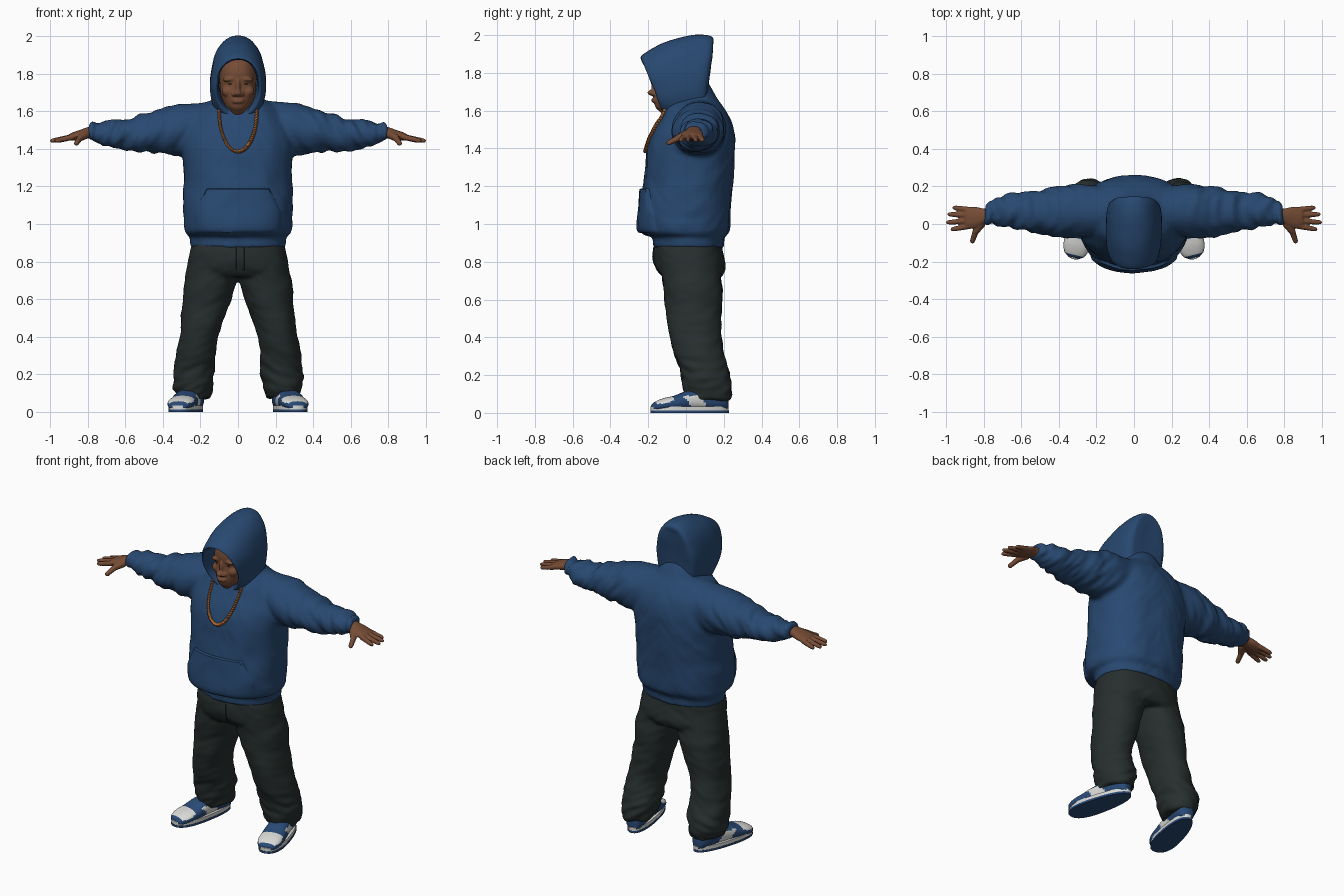
import bpy, bmesh, math
from mathutils import Vector, Matrix, noise
from mathutils.bvhtree import BVHTree

cube = bpy.data.objects.get("Cube")
if cube:
    bpy.data.objects.remove(cube, do_unlink=True)


def material(name, *rgb):
    m = bpy.data.materials.new(name)
    m.use_nodes = True
    m.diffuse_color = (*rgb, 1)
    bsdf = next(n for n in m.node_tree.nodes if n.type == 'BSDF_PRINCIPLED')
    bsdf.inputs["Base Color"].default_value = (*rgb, 1)
    bsdf.inputs["Roughness"].default_value = 0.8
    return m


BLUE = material("blue cloth", 0.021, 0.066, 0.165)
DARK = material("dark trouser cloth", 0.02, 0.028, 0.027)
SKIN = material("brown skin", 0.18, 0.072, 0.036)
GOLD = material("copper gold", 0.38, 0.13, 0.035)
WHITE = material("white leather", 0.7, 0.7, 0.68)
NAVY = material("blue shoe leather", 0.022, 0.068, 0.18)
EYE = material("dark eye", 0.04, 0.018, 0.012)


# ---- helpers -------------------------------------------------------------
def dense(rows, k=4):
    """Catmull-Rom refinement of a list of section rows."""
    out = []
    for i in range(len(rows) - 1):
        a, b, c, d = (rows[min(max(j, 0), len(rows) - 1)] for j in range(i - 1, i + 3))
        for s in range(k):
            t = s / k
            out.append([0.5 * (2 * q + (r - p) * t + (2 * p - 5 * q + 4 * r - w) * t * t
                               + (3 * q - p - 3 * r + w) * t ** 3)
                        for p, q, r, w in zip(a, b, c, d)])
    return out + [list(rows[-1])]


def oval(c, u, v, p=2.3, n=40):
    def bend(x):
        return math.copysign(abs(x) ** (2 / p), x)
    c, u, v = Vector(c), Vector(u), Vector(v)
    angles = [2 * math.pi * i / n for i in range(n)]
    return [c + u * bend(math.cos(a)) + v * bend(math.sin(a)) for a in angles]


def loft(bm, rings):
    loops = [[bm.verts.new(p) for p in r] for r in rings]
    for a, b in zip(loops, loops[1:]):
        for i in range(len(a)):
            j = (i + 1) % len(a)
            bm.faces.new((a[i], a[j], b[j], b[i]))
    bm.faces.new(loops[0])
    bm.faces.new(loops[-1])


def stack(bm, rows, p=2.3):
    """Upright body from rows of height, half width, front and back."""
    loft(bm, [oval((0, (f + b) / 2, z), (w, 0, 0), (0, (b - f) / 2, 0), p)
              for z, w, f, b in dense(rows)])


def along_x(bm, rows, side):
    """Limb from rows of x, centre y, centre z and two radii."""
    loft(bm, [oval((side * x, y, z), (0, ry, 0), (0, 0, rz), 2.1, 32)
              for x, y, z, ry, rz in dense(rows)])


def limb(bm, a, b, ra, rb):
    a, b = Vector(a), Vector(b)
    d = (b - a).normalized()
    u = d.orthogonal().normalized()
    v = d.cross(u)
    rings = []
    for t, s in ((0, 0.6), (0.1, 1), (0.5, 1), (0.85, 1), (0.95, 0.8), (1, 0.4)):
        r = (ra + (rb - ra) * t) * s
        rings.append(oval(a.lerp(b, t), u * r, v * r, 2, 12))
    loft(bm, rings)


def ball(bm, c, r, turn=0.0, seg=16):
    m = Matrix.Translation(c) @ Matrix.Rotation(turn, 4, 'Y') @ Matrix.Diagonal((*r, 1))
    bmesh.ops.create_uvsphere(bm, u_segments=seg, v_segments=seg // 2, radius=1, matrix=m)


def finish(name, bm, mats, voxel=0, smooth=4, fold=None):
    """Turn geometry into an object; optionally fuse it and add cloth folds."""
    bmesh.ops.recalc_face_normals(bm, faces=bm.faces)
    me = bpy.data.meshes.new(name)
    bm.to_mesh(me)
    bm.free()
    for m in mats:
        me.materials.append(m)
    ob = bpy.data.objects.new(name, me)
    bpy.context.collection.objects.link(ob)
    if voxel:
        fuse = ob.modifiers.new("fuse", 'REMESH')
        fuse.mode, fuse.voxel_size = 'VOXEL', voxel
        soft = ob.modifiers.new("soften", 'SMOOTH')
        soft.factor, soft.iterations = 0.5, smooth
        dg = bpy.context.evaluated_depsgraph_get()
        me = bpy.data.meshes.new_from_object(ob.evaluated_get(dg))
        ob.modifiers.clear()
        ob.data = me
        me.name = name
        me.materials.clear()
        me.materials.append(mats[0])
    if fold:
        normals = [v.normal.copy() for v in me.vertices]
        for v, n in zip(me.vertices, normals):
            v.co += n * fold(v.co.copy())
    me.shade_smooth()
    me.set_sharp_from_angle(angle=math.radians(50))
    return ob


def surface(ob):
    me = ob.data
    return BVHTree.FromPolygons([v.co.copy() for v in me.vertices],
                                [tuple(p.vertices) for p in me.polygons])


def on_front(tree, x, z, lift):
    hit = tree.ray_cast(Vector((x, -1, z)), Vector((0, 1, 0)))[0]
    return Vector((x, (hit.y if hit else -0.1) - lift, z))


def patch(name, tree, z0, z1, width, x0, lift, mat, n=18):
    """Raised cloth panel following the front of a garment."""
    steps = [0] + [0.02 + 0.96 * i / n for i in range(n + 1)] + [1]
    bm = bmesh.new()
    grid = []
    for t in steps:
        z = z0 + (z1 - z0) * t
        grid.append([bm.verts.new(on_front(tree, x0 + (2 * s - 1) * width(z), z,
                                           -0.006 if {s, t} & {0, 1} else lift))
                     for s in steps])
    for a, b in zip(grid, grid[1:]):
        for i in range(len(a) - 1):
            bm.faces.new((a[i], a[i + 1], b[i + 1], b[i]))
    return finish(name, bm, [mat])


# ---- hoodie body with sleeves --------------------------------------------
def hoodie_fold(co):
    base = noise.noise(Vector((co.x * 9, co.y * 5, co.z * 7)))
    sleeve = min(max((abs(co.x) - 0.25) / 0.2, 0), 1)
    crease = noise.noise(Vector((abs(co.x) * 24 + co.z * 14, co.y * 9, co.z * 9)))
    return 0.007 * base + (0.003 + 0.013 * sleeve) * crease


bm = bmesh.new()
stack(bm, [(0.875, 0.25, -0.17, 0.2), (0.93, 0.255, -0.175, 0.205), (0.945, 0.272, -0.22, 0.22),
           (0.98, 0.285, -0.245, 0.235), (1.1, 0.29, -0.238, 0.24), (1.2, 0.288, -0.225, 0.245),
           (1.32, 0.293, -0.215, 0.255), (1.4, 0.3, -0.205, 0.258), (1.48, 0.29, -0.18, 0.255),
           (1.56, 0.25, -0.14, 0.235), (1.62, 0.2, -0.11, 0.2), (1.66, 0.14, -0.07, 0.17),
           (1.7, 0.12, -0.03, 0.145), (1.74, 0.09, 0, 0.12)])
for side in (1, -1):
    along_x(bm, [(0.15, 0.07, 1.5, 0.13, 0.155), (0.3, 0.07, 1.5, 0.14, 0.14),
                 (0.4, 0.065, 1.495, 0.135, 0.12), (0.5, 0.065, 1.483, 0.12, 0.1),
                 (0.6, 0.07, 1.473, 0.1, 0.08), (0.68, 0.07, 1.475, 0.09, 0.073),
                 (0.73, 0.065, 1.485, 0.08, 0.066), (0.75, 0.06, 1.49, 0.06, 0.05),
                 (0.775, 0.055, 1.492, 0.066, 0.058), (0.795, 0.05, 1.49, 0.05, 0.045)], side)
hoodie = finish("hoodie_body", bm, [BLUE], 0.011, 4, hoodie_fold)
front = surface(hoodie)
patch("hoodie_pocket", front, 0.95, 1.19,
      lambda z: 0.235 - max(0, z - 1.06) * 0.52, 0, 0.016, BLUE)

# ---- hood: slanted ovals from the inside, over the rim, to the back -------
bm = bmesh.new()
hood_rows = [(0, 1.89, 0, 1.62, 0.1), (-0.21, 1.875, -0.095, 1.595, 0.106),
             (-0.235, 1.892, -0.115, 1.57, 0.125), (-0.17, 1.935, -0.07, 1.54, 0.143),
             (-0.09, 1.97, -0.01, 1.52, 0.148), (0.03, 2.0, 0.05, 1.52, 0.147),
             (0.11, 2.0, 0.088, 1.54, 0.136), (0.143, 1.985, 0.105, 1.6, 0.112),
             (0.145, 1.95, 0.112, 1.66, 0.08), (0.138, 1.88, 0.12, 1.75, 0.03)]
loft(bm, [oval((0, (ty + by) / 2, (tz + bz) / 2), (w, 0, 0),
               (0, (ty - by) / 2, (tz - bz) / 2), 2.15, 48)
          for ty, tz, by, bz, w in dense(hood_rows)])
finish("hood", bm, [BLUE],
       fold=lambda co: 0.006 * noise.noise(co * 9) if co.z < 1.96 else 0)

# ---- head with sculpted features -------------------------------------------
bm = bmesh.new()
stack(bm, [(1.56, 0.05, -0.1, 0.06), (1.6, 0.052, -0.145, 0.07), (1.625, 0.068, -0.165, 0.08),
           (1.68, 0.09, -0.168, 0.08), (1.74, 0.097, -0.163, 0.08), (1.8, 0.097, -0.168, 0.08),
           (1.86, 0.082, -0.15, 0.07), (1.89, 0.045, -0.1, 0.04)], 2.2)
ball(bm, (0, -0.177, 1.695), (0.022, 0.028, 0.017))
ball(bm, (0, -0.164, 1.73), (0.013, 0.02, 0.042))
for z in (1.649, 1.66):
    ball(bm, (0, -0.164, z), (0.034, 0.02, 0.008))
for s in (1, -1):
    ball(bm, (s * 0.02, -0.17, 1.69), (0.015, 0.017, 0.012))
    ball(bm, (s * 0.042, -0.146, 1.77), (0.04, 0.023, 0.013), s * 0.1)
    ball(bm, (s * 0.052, -0.125, 1.705), (0.036, 0.034, 0.032))
finish("head", bm, [SKIN], 0.005, 6)
for side, s in (("left", 1), ("right", -1)):
    bm = bmesh.new()
    ball(bm, (s * 0.038, -0.152, 1.745), (0.013, 0.006, 0.004))
    finish(side + "_eye", bm, [EYE])

# ---- chain necklace lying on the chest -------------------------------------
bm = bmesh.new()
links = 48
for i in range(links + 1):
    a = (i / links - 0.5) * math.pi
    spot = on_front(front, 0.1 * math.sin(a), 1.6 - 0.215 * math.cos(a), 0.007)
    ball(bm, spot, (0.013, 0.011, 0.008), 0.6 - a, 8)
finish("necklace", bm, [GOLD])


# ---- trousers ---------------------------------------------------------------
def trouser_fold(co):
    n = noise.noise(Vector((co.x * 7, co.y * 7, co.z * 8)))
    low = min(max((0.36 - co.z) / 0.2, 0), 1)
    crease = noise.noise(Vector((co.x * 10, co.y * 10, co.z * 26 + abs(co.x) * 12)))
    return 0.009 * n + (0.004 + 0.011 * low) * crease


bm = bmesh.new()
stack(bm, [(0.92, 0.235, -0.155, 0.19), (0.85, 0.257, -0.17, 0.2),
           (0.76, 0.268, -0.155, 0.207), (0.72, 0.25, -0.12, 0.185)])
for s in (1, -1):
    rows = [(0.8, 0.14, 0.02, 0.12, 0.155), (0.7, 0.145, 0.03, 0.138, 0.155),
            (0.65, 0.156, 0.037, 0.135, 0.155),
            (0.55, 0.176, 0.042, 0.122, 0.147), (0.4, 0.21, 0.05, 0.105, 0.138),
            (0.3, 0.224, 0.073, 0.105, 0.13), (0.2, 0.235, 0.102, 0.112, 0.13),
            (0.12, 0.238, 0.112, 0.103, 0.122), (0.075, 0.238, 0.118, 0.088, 0.108)]
    loft(bm, [oval((s * x, y, z), (rx, 0, 0), (0, ry, 0), 2.2) for z, x, y, rx, ry in dense(rows)])
trousers = finish("trousers", bm, [DARK], 0.011, 3, trouser_fold)
patch("trouser_fly", surface(trousers), 0.75, 0.88, lambda z: 0.022, 0.012, 0.004, DARK, 8)

# ---- hands ------------------------------------------------------------------
for side, s in (("left", 1), ("right", -1)):
    bm = bmesh.new()
    along_x(bm, [(0.76, 0.045, 1.49, 0.04, 0.034), (0.8, 0.04, 1.485, 0.042, 0.03),
                 (0.84, 0.035, 1.475, 0.056, 0.026), (0.88, 0.032, 1.465, 0.058, 0.022),
                 (0.9, 0.032, 1.462, 0.05, 0.016)], s)
    for root, tip_x, tip_y in ((0.075, 0.965, 0.088), (0.047, 0.993, 0.052),
                               (0.018, 1.0, 0.008), (-0.01, 0.975, -0.03)):
        limb(bm, (s * 0.87, root, 1.465), (s * tip_x, tip_y, 1.441), 0.0165, 0.012)
    limb(bm, (s * 0.805, 0.01, 1.478), (s * 0.85, -0.05, 1.452), 0.024, 0.017)
    limb(bm, (s * 0.842, -0.038, 1.456), (s * 0.863, -0.102, 1.424), 0.017, 0.013)
    finish(side + "_hand", bm, [SKIN], 0.005, 3)


# ---- shoes: leather upper, white midsole, blue outsole -----------------------
def outline(z, grow):
    pts = oval((0, 0.02, z), (1, 0, 0), (0, 0.207 + grow, 0), 2.4, 48)
    return [Vector((p.x * (0.068 - 0.05 * (p.y - 0.02) + grow), p.y, z)) for p in pts]


for side, s in (("left", 1), ("right", -1)):
    place = Matrix.Translation((s * 0.272, 0.02, 0)) @ Matrix.Rotation(s * 0.24, 4, 'Z') \
        @ Matrix.Translation((0, -0.02, 0))
    bm = bmesh.new()
    rows = [(-0.184, 0.03, 0.045), (-0.165, 0.056, 0.06), (-0.12, 0.071, 0.078),
            (-0.06, 0.072, 0.092), (0, 0.067, 0.115), (0.08, 0.06, 0.13),
            (0.16, 0.058, 0.13), (0.205, 0.048, 0.12), (0.225, 0.028, 0.1)]
    loft(bm, [oval((0, y, (h + 0.012) / 2), (w, 0, 0), (0, 0, (h - 0.012) / 2), 2.4, 32)
              for y, w, h in dense(rows, 6)])
    bmesh.ops.recalc_face_normals(bm, faces=bm.faces)
    bm.normal_update()
    for f in bm.faces:
        c, up = f.calc_center_median(), f.normal.z
        toe = -0.168 < c.y < -0.085 and up > 0.45
        flank = 0.04 < c.y + c.z * 0.8 < 0.13 and c.z < 0.09 and up < 0.7
        f.material_index = 1 if toe or flank else 0
    bm.transform(place)
    finish(side + "_shoe_upper", bm, [NAVY, WHITE])
    for part, z0, z1, grow, mat in (("midsole", 0.012, 0.034, 0.004, WHITE),
                                    ("outsole", 0, 0.013, 0.006, NAVY)):
        bm = bmesh.new()
        loft(bm, [outline(z0, grow), outline(z1, grow)])
        bm.transform(place)
        finish(f"{side}_shoe_{part}", bm, [mat])
